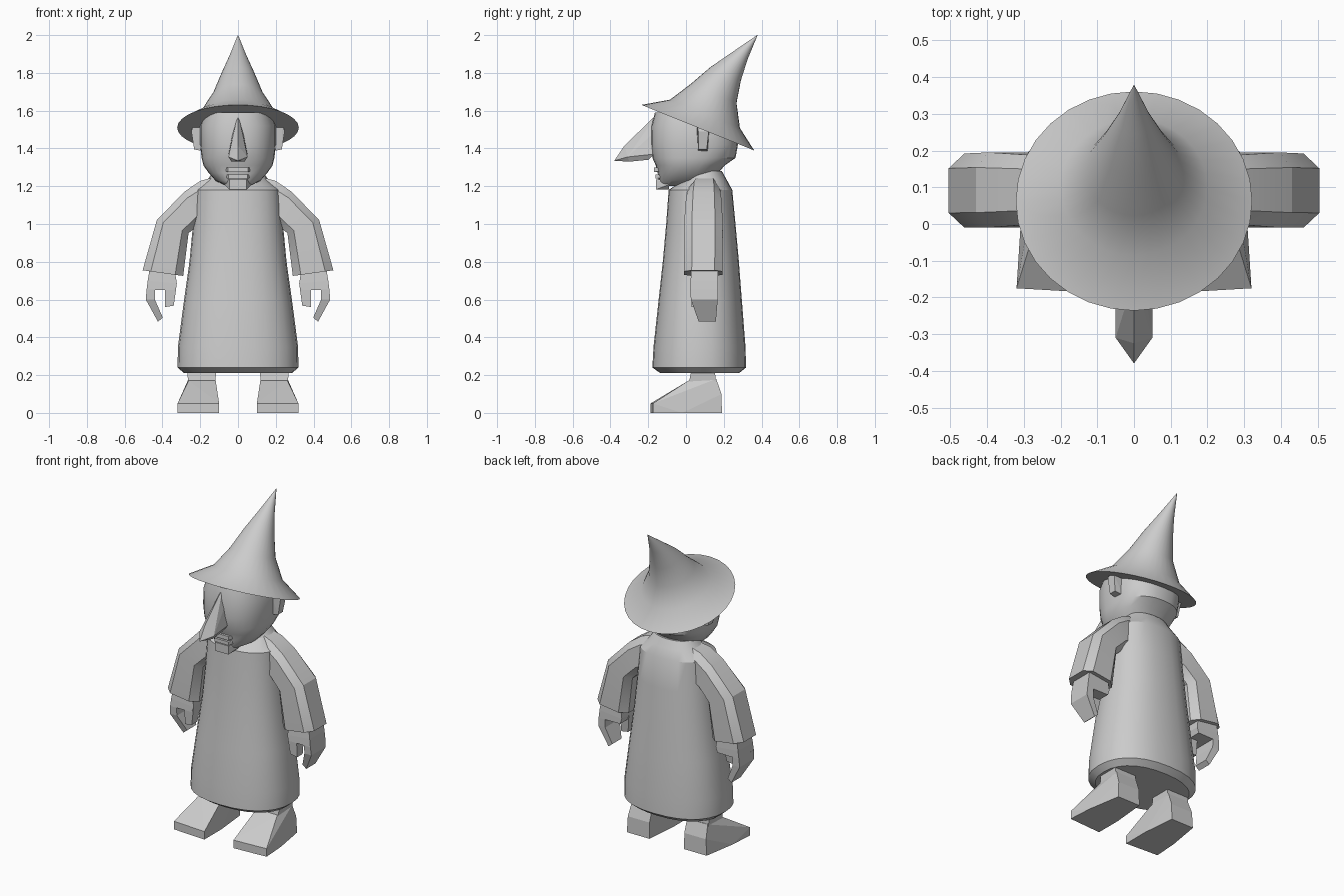
import bpy, bmesh, math
from mathutils import Vector

grey = bpy.data.materials.new("plain grey")
grey.diffuse_color = (0.6, 0.6, 0.6, 1)


def finish(name, bm, angle=None):
    bmesh.ops.recalc_face_normals(bm, faces=bm.faces)
    me = bpy.data.meshes.new(name)
    bm.to_mesh(me)
    bm.free()
    me.materials.append(grey)
    ob = bpy.data.objects.new(name, me)
    bpy.context.collection.objects.link(ob)
    if angle:
        bpy.ops.object.select_all(action='DESELECT')
        ob.select_set(True)
        bpy.context.view_layer.objects.active = ob
        bpy.ops.object.shade_smooth_by_angle(angle=math.radians(angle))
    return ob


def loft(name, rings, angle=None, side=1):
    """Skin closed rings of points and cap both ends."""
    bm = bmesh.new()
    vs = [[bm.verts.new((p[0] * side, p[1], p[2])) for p in r] for r in rings]
    n = len(vs[0])
    for a, b in zip(vs, vs[1:]):
        for i in range(n):
            j = (i + 1) % n
            bm.faces.new((a[i], a[j], b[j], b[i]))
    bm.faces.new(vs[0])
    bm.faces.new(vs[-1])
    return finish(name, bm, angle)


def hull(name, pts, side=1):
    bm = bmesh.new()
    for p in pts:
        bm.verts.new((p[0] * side, p[1], p[2]))
    res = bmesh.ops.convex_hull(bm, input=bm.verts)
    bmesh.ops.delete(bm, geom=[g for g in set(res['geom_interior'] + res['geom_unused'])
                               if isinstance(g, bmesh.types.BMVert)], context='VERTS')
    bmesh.ops.dissolve_limit(bm, angle_limit=0.02, verts=bm.verts, edges=bm.edges)
    return finish(name, bm)


def oval(z, rx, y0, y1, power=2.3, n=28):
    """Horizontal rounded ring from front y0 to back y1."""
    pts = []
    for i in range(n):
        a = math.tau * i / n
        c, s = math.cos(a), math.sin(a)
        c = math.copysign(abs(c) ** (2 / power), c)
        s = math.copysign(abs(s) ** (2 / power), s)
        pts.append((rx * c, (y0 + y1) / 2 + (y1 - y0) / 2 * s, z))
    return pts


def limb_ring(outer, inner, y0, y1, cut):
    """Chamfered rectangle spanning outer and inner (x, z) points."""
    c = cut
    uv = ([(c, 0), (1 - c, 0), (1, c), (1, 1 - c), (1 - c, 1), (c, 1), (0, 1 - c), (0, c)]
          if c else [(0, 0), (1, 0), (1, 1), (0, 1)])
    return [(inner[0] + (outer[0] - inner[0]) * u, y0 + (y1 - y0) * v,
             inner[1] + (outer[1] - inner[1]) * u) for u, v in uv]


# Robe with shoulder slope and collar
loft("robe", [oval(*r) for r in [
    (0.21, 0.285, -0.135, 0.28), (0.24, 0.32, -0.178, 0.318), (0.35, 0.318, -0.172, 0.315),
    (0.58, 0.288, -0.147, 0.297), (0.8, 0.257, -0.123, 0.28), (1.0, 0.238, -0.105, 0.262),
    (1.18, 0.226, -0.092, 0.245), (1.235, 0.16, -0.01, 0.215), (1.28, 0.13, 0.0, 0.19)]], 25)

# Head
loft("head", [oval(*r, 2.4) for r in [
    (1.2, 0.06, -0.14, 0.08), (1.23, 0.12, -0.145, 0.13), (1.27, 0.155, -0.15, 0.17),
    (1.31, 0.183, -0.16, 0.205), (1.35, 0.193, -0.178, 0.262), (1.42, 0.2, -0.185, 0.275),
    (1.52, 0.2, -0.183, 0.27), (1.59, 0.175, -0.165, 0.24)]], 30)

# Chin and lips
def block(name, w, y0, y1, z0, z1, taper=0.7):
    hull(name, [(s * w * k, y, z) for s in (-1, 1) for y, z, k in
                ((y0, z0, taper), (y1, z0, taper), (y0, z1, taper), (y1, z1, 1),
                 (y1, (z0 + z1) / 2, 1.1))])


block("chin", 0.065, -0.16, -0.09, 1.182, 1.235)
block("lower_lip", 0.07, -0.162, -0.1, 1.24, 1.262)
block("upper_lip", 0.075, -0.17, -0.1, 1.275, 1.3)

# Nose
hull("nose", [(0, -0.15, 1.585), (0, -0.325, 1.416), (0, -0.38, 1.335)] +
     [(s * x, y, z) for s in (-1, 1) for x, y, z in
      ((0.025, -0.15, 1.5), (0.05, -0.17, 1.37), (0.05, -0.31, 1.355),
       (0.035, -0.3, 1.33), (0.035, -0.2, 1.34))])

# Pointed hat, leaning back: (centre y, centre z, radius, tilt)
rings = []
for cy, cz, r, tilt in [(0.0625, 1.51, 0.322, 22), (0.1, 1.583, 0.2, 22), (0.145, 1.69, 0.132, 22),
                        (0.21, 1.795, 0.088, 24), (0.285, 1.89, 0.045, 26), (0.378, 2.0, 0.001, 26)]:
    t = math.radians(tilt)
    rings.append([(r * math.cos(a), cy + r * math.sin(a) * math.cos(t), cz - r * math.sin(a) * math.sin(t))
                  for a in (math.tau * i / 32 for i in range(32))])
loft("hat", rings, 40)

for side, tag in ((1, "left"), (-1, "right")):
    # Ear
    hull(tag + "_ear", [(0.18, 0.055, 1.53), (0.18, 0.125, 1.53), (0.235, 0.06, 1.53), (0.235, 0.12, 1.53),
                        (0.247, 0.065, 1.49), (0.247, 0.12, 1.49), (0.232, 0.065, 1.395), (0.232, 0.11, 1.395),
                        (0.18, 0.065, 1.385), (0.18, 0.115, 1.385)], side)
    # Sleeve
    loft(tag + "_sleeve", [limb_ring(*r, 0.2) for r in [
        ((0.12, 1.25), (0.12, 1.05), 0.03, 0.17), ((0.2, 1.228), (0.16, 1.02), 0.01, 0.18),
        ((0.285, 1.17), (0.2, 1.01), 0.0, 0.187), ((0.43, 1.02), (0.262, 0.95), -0.01, 0.195),
        ((0.505, 0.755), (0.29, 0.725), -0.01, 0.192)]], 25, side)
    # Hand: palm, curled fingers and thumb
    loft(tag + "_palm", [limb_ring(*r, 0) for r in [
        ((0.465, 0.78), (0.335, 0.76), 0.03, 0.167), ((0.478, 0.7), (0.324, 0.685), 0.024, 0.17),
        ((0.484, 0.65), (0.335, 0.652), 0.022, 0.17)]], None, side)
    loft(tag + "_fingers", [limb_ring(*r, 0) for r in [
        ((0.484, 0.652), (0.44, 0.652), 0.022, 0.17), ((0.488, 0.6), (0.44, 0.6), 0.026, 0.168),
        ((0.424, 0.483), (0.398, 0.504), 0.067, 0.158)]], None, side)
    loft(tag + "_thumb", [limb_ring(*r, 0) for r in [
        ((0.39, 0.68), (0.324, 0.685), 0.024, 0.1), ((0.387, 0.64), (0.33, 0.64), 0.026, 0.095),
        ((0.387, 0.56), (0.34, 0.568), 0.03, 0.085)]], None, side)
    # Leg and foot
    hull(tag + "_leg", [(x, y, z) for z, xs, ys in ((0.26, (0.115, 0.272), (0.035, 0.15)),
                                                   (0.14, (0.12, 0.262), (0.012, 0.16)))
                        for x in xs for y in ys], side)
    hull(tag + "_foot", [(x, y, z) for z in (0, 0.05) for x, y in ((0.32, -0.175), (0.1, -0.188))] +
         [(0.31, -0.02, 0), (0.1, -0.02, 0), (0.275, 0.19, 0), (0.12, 0.19, 0),
          (0.262, 0.012, 0.17), (0.118, 0.012, 0.17), (0.262, 0.16, 0.18), (0.12, 0.16, 0.18),
          (0.27, 0.188, 0.1), (0.12, 0.188, 0.1)], side)
